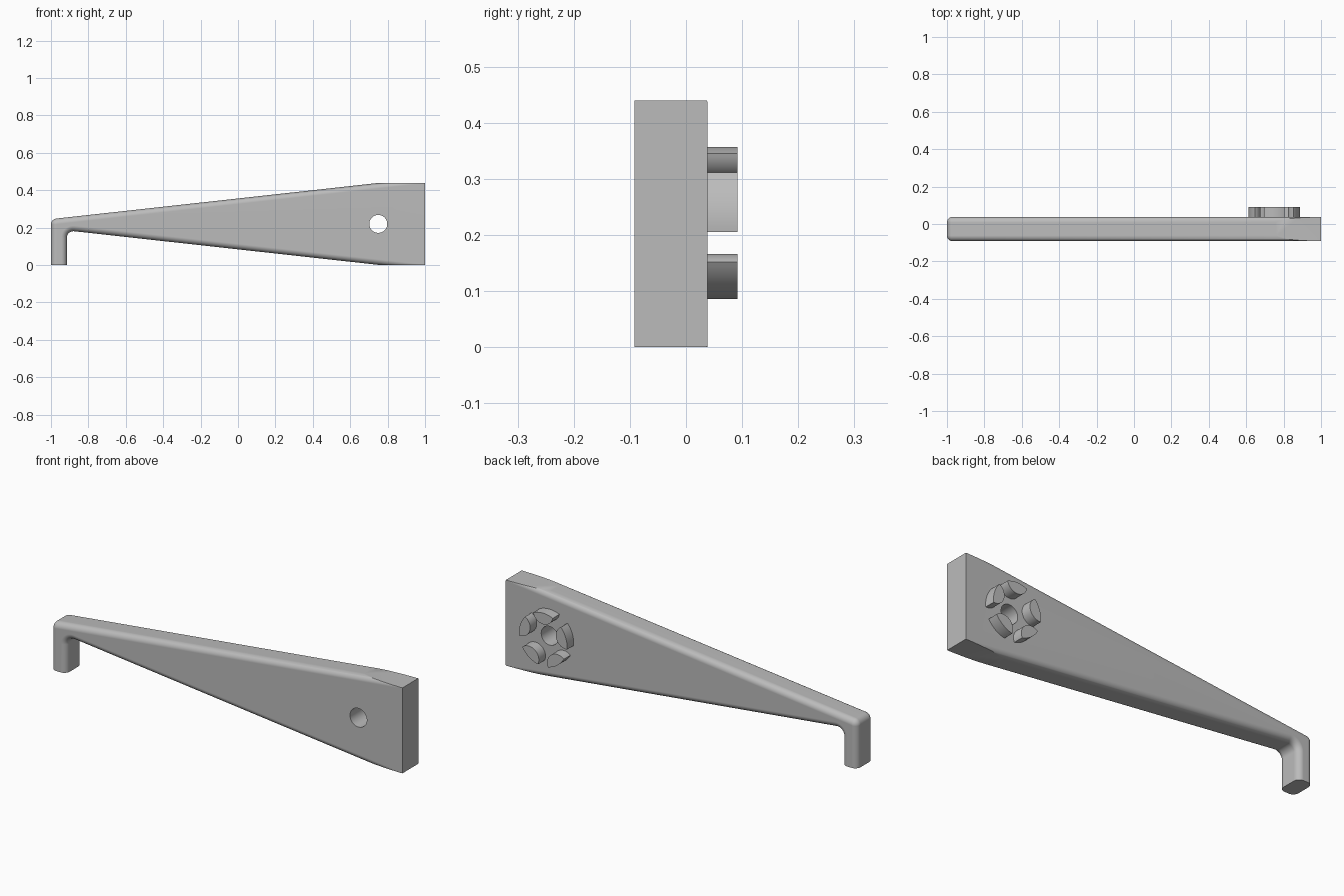
import bpy, bmesh, math
from mathutils import Vector

cube = bpy.data.objects.get("Cube")
if cube:
    bpy.data.objects.remove(cube, do_unlink=True)

grey = bpy.data.materials.new("plain_grey")
grey.use_nodes = True
grey.diffuse_color = (0.5, 0.5, 0.5, 1)
grey.node_tree.nodes["Principled BSDF"].inputs["Base Color"].default_value = (0.5, 0.5, 0.5, 1)

FRONT, BACK, TIP = -0.092, 0.038, 0.092   # front face, back face, lug ends
HEIGHT, MID = 0.44, 0.22
HUB_X = 0.75
EDGE = 0.03                               # rounded edge radius


def loft(name, rings):
    """Skin rings of equal length and cap both ends."""
    bm = bmesh.new()
    loops = [[bm.verts.new(p) for p in ring] for ring in rings]
    n = len(loops[0])
    for a, b in zip(loops, loops[1:]):
        for i in range(n):
            j = (i + 1) % n
            bm.faces.new((a[i], a[j], b[j], b[i]))
    bm.faces.new(loops[0])
    bm.faces.new(loops[-1])
    bmesh.ops.recalc_face_normals(bm, faces=bm.faces)
    mesh = bpy.data.meshes.new(name)
    bm.to_mesh(mesh)
    bm.free()
    mesh.materials.append(grey)
    obj = bpy.data.objects.new(name, mesh)
    bpy.context.collection.objects.link(obj)
    return obj


def extrude(name, outline, y0, y1):
    return loft(name, [[(x, y, z) for x, z in outline] for y in (y0, y1)])


def activate(obj):
    bpy.ops.object.select_all(action='DESELECT')
    obj.select_set(True)
    bpy.context.view_layer.objects.active = obj


def cut(obj, cutter, operation):
    activate(obj)
    mod = obj.modifiers.new("cut", 'BOOLEAN')
    mod.operation, mod.object, mod.solver = operation, cutter, 'EXACT'
    bpy.ops.object.modifier_apply(modifier=mod.name)
    bpy.data.objects.remove(cutter, do_unlink=True)


def smooth(obj):
    activate(obj)
    bpy.ops.object.shade_smooth_by_angle(angle=math.radians(30))
    mod = obj.modifiers.new("even_shading", 'WEIGHTED_NORMAL')
    mod.keep_sharp = True


def spread(x):
    """Half height of the tapered arm at x."""
    return MID + 0.1105 * (x - 0.76)


# Tapered arm with a downturned leg, running past the end planes
corners = [Vector(c) for c in (
    (1.1, MID - spread(1.1)), (1.1, MID + spread(1.1)), (-1, MID + spread(-1)),
    (-1, -0.1), (-0.915, -0.1), (-0.915, MID - spread(-0.915)))]
fillets = {2: 0.032, 5: -0.035}           # negative = inside corner


def outline(inset, steps=10):
    """Arm outline moved inwards, with its two bends rounded."""
    points = []
    for i, c in enumerate(corners):
        d0 = (c - corners[i - 1]).normalized()
        d1 = (corners[(i + 1) % len(corners)] - c).normalized()
        n0, n1 = Vector((-d0.y, d0.x)), Vector((-d1.y, d1.x))
        offset = (n0 + n1) / (1 + n0.dot(n1))
        if i in fillets:
            r = fillets[i]
            centre = c + offset * r
            for k in range(steps + 1):
                d = n0.slerp(n1, k / steps)
                points.append(centre - d * (r - inset))
        else:
            points.append(c + offset * inset)
    return points


rings = []
quarter = [math.pi / 2 * k / 8 for k in range(9)]
for t in quarter:
    y = FRONT + EDGE * (1 - math.sin(t))
    rings.append([(p.x, y, p.y) for p in outline(EDGE * (1 - math.cos(t)))])
rings.reverse()
for t in quarter:
    y = BACK - EDGE * (1 - math.sin(t))
    rings.append([(p.x, y, p.y) for p in outline(EDGE * (1 - math.cos(t)))])
arm = loft("arm", rings)

# Trim to the flat end, top and base, then drill the pivot hole
trim = extrude("trim_block", [(-1.5, 0), (1, 0), (1, HEIGHT), (-1.5, HEIGHT)], -0.5, 0.5)
cut(arm, trim, 'INTERSECT')
turns = [math.tau * k / 48 for k in range(48)]
drill = extrude("drill", [(HUB_X + 0.048 * math.cos(a), MID + 0.048 * math.sin(a))
                          for a in turns], -0.5, 0.5)
cut(arm, drill, 'DIFFERENCE')
smooth(arm)

# Five lens-shaped lugs around the hole on the back
RING, SCOOP = 0.137, 0.057
half = 2 * math.asin(SCOOP / (2 * RING))
reach = (math.pi - half) / 2              # angle from lug centre to its tips
for number in range(5):
    turn = math.radians(18 + 72 * number)
    cx, cz = HUB_X + RING * math.cos(turn), MID + RING * math.sin(turn)
    lens = []
    for k in range(13):
        a = turn - half + 2 * half * k / 12
        lens.append((HUB_X + RING * math.cos(a), MID + RING * math.sin(a)))
    for k in range(1, 20):
        a = turn + math.pi - reach + 2 * reach * k / 20
        lens.append((cx + SCOOP * math.cos(a), cz + SCOOP * math.sin(a)))
    smooth(extrude(f"lug_{number + 1}", lens, BACK - 0.005, TIP))
